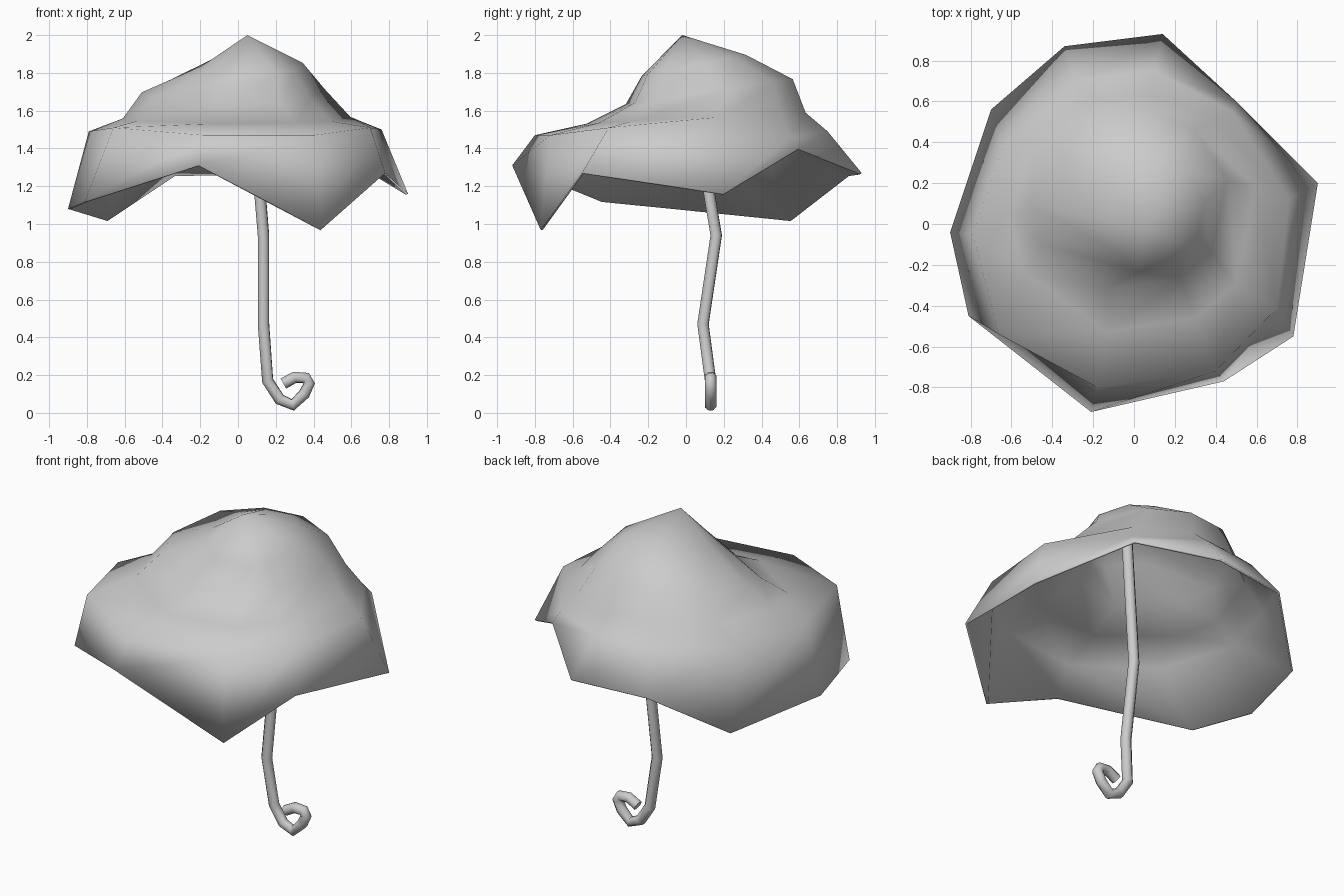
import bpy
import bmesh
import math
from mathutils import Vector

old = bpy.data.objects.get("Cube")
if old:
    bpy.data.objects.remove(old, do_unlink=True)

# One plain grey for everything
grey = bpy.data.materials.new("plain grey")
grey.use_nodes = True
colour = (0.6, 0.6, 0.6, 1.0)
grey.diffuse_color = colour
grey.node_tree.nodes["Principled BSDF"].inputs["Base Color"].default_value = colour


def add_object(name, data):
    obj = bpy.data.objects.new(name, data)
    bpy.context.scene.collection.objects.link(obj)
    data.materials.append(grey)
    return obj


def select_only(obj):
    bpy.ops.object.select_all(action="DESELECT")
    obj.select_set(True)
    bpy.context.view_layer.objects.active = obj


# Canopy: ragged rim and shoulder, counter-clockwise from the right front
rim = [(-.81, -.45, 1.12), (-.21, -.92, 1.31), (.44, -.77, .97), (.78, -.55, 1.27),
       (.90, .20, 1.16), (.50, .60, 1.40), (.14, .93, 1.27), (-.34, .87, 1.26),
       (-.70, .56, 1.02), (-.90, -.04, 1.08)]
shoulder = [(-.66, -.54, 1.51), (-.18, -.80, 1.47), (.40, -.72, 1.47), (.70, -.41, 1.51),
            (.76, .12, 1.50), (.48, .55, 1.46), (.10, .75, 1.49), (-.28, .70, 1.49),
            (-.64, .38, 1.47), (-.79, -.05, 1.49)]
apex = (.05, -.02, 2.0)


def crown_ring(centre, width, depth, tilt):
    """Tilted oval whose corners follow the directions of the rim corners."""
    ring = []
    for x, y, _ in rim:
        angle = math.atan2(y, x)
        dx, dy = width * math.cos(angle), depth * math.sin(angle)
        ring.append((centre[0] + dx, centre[1] + dy, centre[2] + tilt * dy))
    return ring


rings = [rim, shoulder,
         crown_ring((0, .05, 1.56), .61, .59, .05),
         crown_ring((-.02, .12, 1.70), .49, .45, .15),
         crown_ring((.08, .04, 1.84), .27, .28, .2)]

bm = bmesh.new()
loops = [[bm.verts.new(point) for point in ring] for ring in rings]
tip = bm.verts.new(apex)
count = len(rim)
for i in range(count):
    j = (i + 1) % count
    for lower, upper in zip(loops, loops[1:]):
        bm.faces.new((lower[i], lower[j], upper[j], upper[i]))
    bm.faces.new((loops[-1][i], loops[-1][j], tip))
for face in bm.faces:
    face.smooth = True
mesh = bpy.data.meshes.new("canopy")
bm.to_mesh(mesh)
bm.free()
canopy = add_object("canopy", mesh)
shell = canopy.modifiers.new("cloth thickness", "SOLIDIFY")
shell.thickness = 0.012
shell.offset = -1

# Handle: crooked shaft ending in a curled hook
path = [(.05, -.01, 1.96), (.135, .16, .94), (.135, .09, .47), (.157, .13, .17),
        (.22, .13, .072), (.29, .13, .042), (.35, .13, .10), (.377, .13, .155),
        (.36, .13, .185), (.30, .13, .188), (.24, .13, .155)]
curve = bpy.data.curves.new("handle", "CURVE")
curve.dimensions = "3D"
curve.bevel_depth = 0.032
curve.bevel_resolution = 2
curve.use_fill_caps = True
spline = curve.splines.new("POLY")
spline.points.add(len(path) - 1)
for point, position in zip(spline.points, path):
    point.co = Vector(position).to_4d()
handle = add_object("handle", curve)
select_only(handle)
bpy.ops.object.convert(target="MESH")
bpy.ops.object.shade_smooth_by_angle(angle=math.radians(50))
